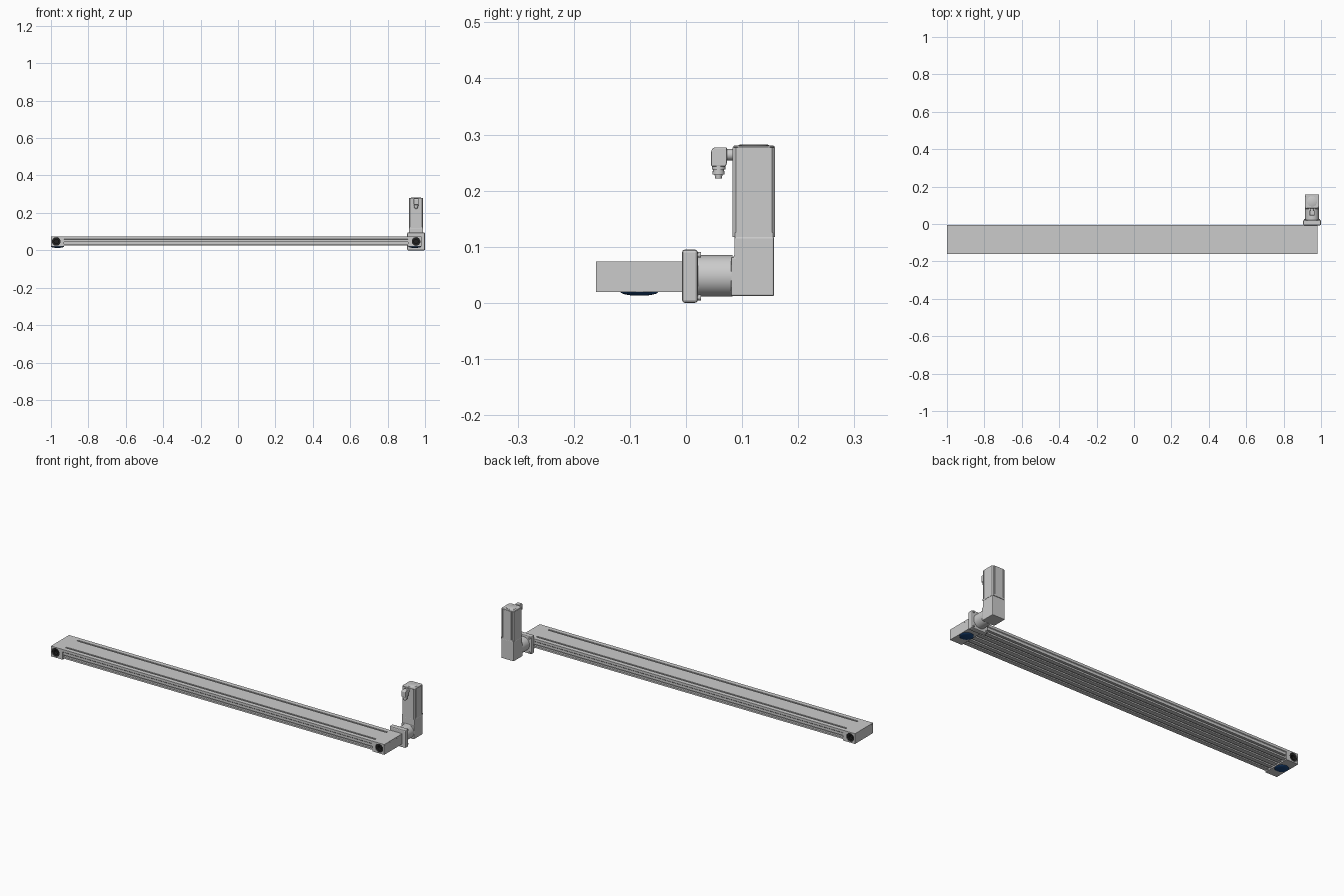
import bpy, bmesh, math
from mathutils import Vector

if "Cube" in bpy.data.objects:
    bpy.data.objects.remove(bpy.data.objects["Cube"])

YC = -0.083          # centre line of the rail
MX = 0.952           # centre line of the drive
MY = 0.121           # centre line of the motor
AXES = {'x': lambda a, b, t: (t, a, b), 'y': lambda a, b, t: (a, t, b), 'z': lambda a, b, t: (a, b, t)}


def material(name, col):
    m = bpy.data.materials.new(name)
    m.diffuse_color = (*col, 1)
    m.use_nodes = True
    m.node_tree.nodes["Principled BSDF"].inputs["Base Color"].default_value = m.diffuse_color
    return m


BLACK = material("black", (0.015, 0.015, 0.015))
BLUE = material("blue", (0.01, 0.06, 0.2))


def finish(name, bm, mat=None, bevel=0.0, smooth=False):
    bmesh.ops.recalc_face_normals(bm, faces=bm.faces)
    me = bpy.data.meshes.new(name)
    bm.to_mesh(me)
    bm.free()
    ob = bpy.data.objects.new(name, me)
    bpy.context.collection.objects.link(ob)
    if mat:
        me.materials.append(mat)
    if bevel:
        mod = ob.modifiers.new("bevel", 'BEVEL')
        mod.width, mod.segments, mod.limit_method = bevel, 2, 'ANGLE'
    if smooth:
        bpy.context.view_layer.objects.active = ob
        bpy.ops.object.select_all(action='DESELECT')
        ob.select_set(True)
        bpy.ops.object.shade_smooth_by_angle(angle=math.radians(35))
    return ob


def prism(name, pts, axis, t0, t1, **kw):
    """Extrude a closed 2D outline along one axis."""
    bm = bmesh.new()
    f = bm.faces.new([bm.verts.new(AXES[axis](a, b, t0)) for a, b in pts])
    new = bmesh.ops.extrude_face_region(bm, geom=[f])['geom']
    step = Vector(AXES[axis](0, 0, t1 - t0))
    bmesh.ops.translate(bm, vec=step, verts=[v for v in new if isinstance(v, bmesh.types.BMVert)])
    return finish(name, bm, **kw)


def box(name, x0, x1, y0, y1, z0, z1, **kw):
    return prism(name, [(x0, y0), (x1, y0), (x1, y1), (x0, y1)], 'z', z0, z1, **kw)


def lathe(name, centre, axis, prof, n=40, **kw):
    """Revolve (radius, position) points around an axis through centre."""
    bm = bmesh.new()
    rings = []
    for r, t in prof:
        ang = [2 * math.pi * i / n for i in range(n)]
        rings.append([bm.verts.new(AXES[axis](centre[0] + r * math.cos(a), centre[1] + r * math.sin(a), t))
                      for a in ang])
    for p, q in zip(rings, rings[1:]):
        for i in range(n):
            j = (i + 1) % n
            bm.faces.new((p[i], p[j], q[j], q[i]))
    bm.faces.new(rings[0])
    bm.faces.new(rings[-1])
    return finish(name, bm, smooth=True, **kw)


def cyl(name, centre, axis, r, t0, t1, **kw):
    return lathe(name, centre, axis, [(r, t0), (r, t1)], **kw)


# Rail extrusion: half section mirrored about its centre line
half = [(0.012, 0.025), (0.012, 0.032), (0.022, 0.032), (0.022, 0.025),
        (0.042, 0.025), (0.042, 0.031), (0.052, 0.031), (0.052, 0.025),
        (0.074, 0.025), (0.074, 0.034), (0.062, 0.034), (0.062, 0.044),
        (0.074, 0.044), (0.074, 0.058), (0.077, 0.061), (0.077, 0.074),
        (0.053, 0.074), (0.053, 0.066), (0.044, 0.066), (0.044, 0.074)]
section = [(YC + u, z) for u, z in half] + [(YC - u, z) for u, z in reversed(half)]
prism("rail_profile", section, 'x', -0.93, 0.91)

# End housings with bored pulleys, underside caps and screws
for side, x0, x1, hx, out in (("left", -1.0, -0.93, -0.972, -1), ("right", 0.91, 0.981, MX, 1)):
    housing = box(side + "_housing", x0, x1, YC - 0.077, YC + 0.077, 0.019, 0.074)
    cutter = cyl(side + "_bore_cutter", (hx, 0.047), 'y', 0.023, -0.2, 0.03)
    cutter.hide_render = True
    cutter.hide_set(True)
    mod = housing.modifiers.new("bore", 'BOOLEAN')
    mod.object, mod.operation, mod.solver = cutter, 'DIFFERENCE', 'EXACT'
    lathe(side + "_pulley", (hx, 0.047), 'y',
          [(0.011, YC - 0.06), (0.011, YC - 0.074), (0.0228, YC - 0.074),
           (0.0228, YC + 0.074), (0.011, YC + 0.074), (0.011, YC + 0.06)], mat=BLACK)
    dome = [(0.034 * math.cos(a), 0.02 - 0.0075 * math.sin(a))
            for a in [i * math.pi / 2 / 8 for i in range(8)]]
    lathe(side + "_blue_cap", ((x0 + x1) / 2, YC), 'z', dome, mat=BLUE)
    xe = x0 if out < 0 else x1
    for i, (u, z, r) in enumerate([(-0.069, 0.068, 0.0035), (0.069, 0.068, 0.0035),
                                   (-0.03, 0.068, 0.0013), (0.03, 0.068, 0.0013)]):
        cyl(f"{side}_end_screw_{i}", (YC + u, z), 'x', r, xe - 0.002 * out, xe + 0.0006 * out, n=16)

# Adapter flange with corner screws
box("adapter_flange", MX - 0.0475, MX + 0.0475, -0.007, 0.021, 0.0, 0.095, bevel=0.005)
for i, (sx, sz) in enumerate([(-1, -1), (1, -1), (1, 1), (-1, 1)]):
    cyl(f"flange_screw_{i}", (MX + sx * 0.038, 0.0475 + sz * 0.038), 'y', 0.005, 0.02, 0.027, n=20)

# Right-angle gearbox
lathe("gearbox_neck", (MX, 0.048), 'y', [(0.037, 0.02), (0.037, 0.083)], n=48)
prism("gearbox_housing", [(0.080, 0.012), (0.157, 0.012), (0.157, 0.118), (0.086, 0.118),
                          (0.086, 0.082), (0.080, 0.082)], 'x', MX - 0.0375, MX + 0.0375, bevel=0.003)

# Motor: square section with cut corners and a groove beside each one
quarter = [(0.038, 0.024), (0.036, 0.024), (0.036, 0.027), (0.038, 0.027), (0.038, 0.032), (0.032, 0.038),
           (0.027, 0.038), (0.027, 0.036), (0.024, 0.036), (0.024, 0.038)]
outline = []
for k in range(4):
    c, s = round(math.cos(k * math.pi / 2)), round(math.sin(k * math.pi / 2))
    outline += [(MX + c * a - s * b, MY + s * a + c * b) for a, b in quarter]
prism("motor_body", outline, 'z', 0.124, 0.277)


def octagon(w, cut):
    p = [(w, -w + cut), (w, w - cut), (w - cut, w), (-w + cut, w),
         (-w, w - cut), (-w, -w + cut), (-w + cut, -w), (w - cut, -w)]
    return [(MX + a, MY + b) for a, b in p]


prism("motor_base", octagon(0.038, 0.004), 'z', 0.117, 0.125)
prism("motor_cap", octagon(0.037, 0.009), 'z', 0.276, 0.28, bevel=0.002)
lathe("motor_cap_disc", (MX, MY), 'z', [(0.027, 0.279), (0.027, 0.281), (0.025, 0.282)])

# Angled cable connector
cyl("connector_stub", (MX, 0.264), 'y', 0.010, 0.068, 0.085, n=24)
prism("connector_elbow", [(0.045, 0.243), (0.071, 0.243), (0.073, 0.25), (0.073, 0.277), (0.05, 0.277),
                          (0.045, 0.272)], 'x', MX - 0.0125, MX + 0.0125, bevel=0.002)
lathe("connector_gland", (MX, 0.058), 'z', [(0.012, 0.244), (0.012, 0.238), (0.0095, 0.238), (0.0095, 0.235),
                                           (0.011, 0.235), (0.011, 0.229), (0.007, 0.229), (0.006, 0.222)], n=24)
